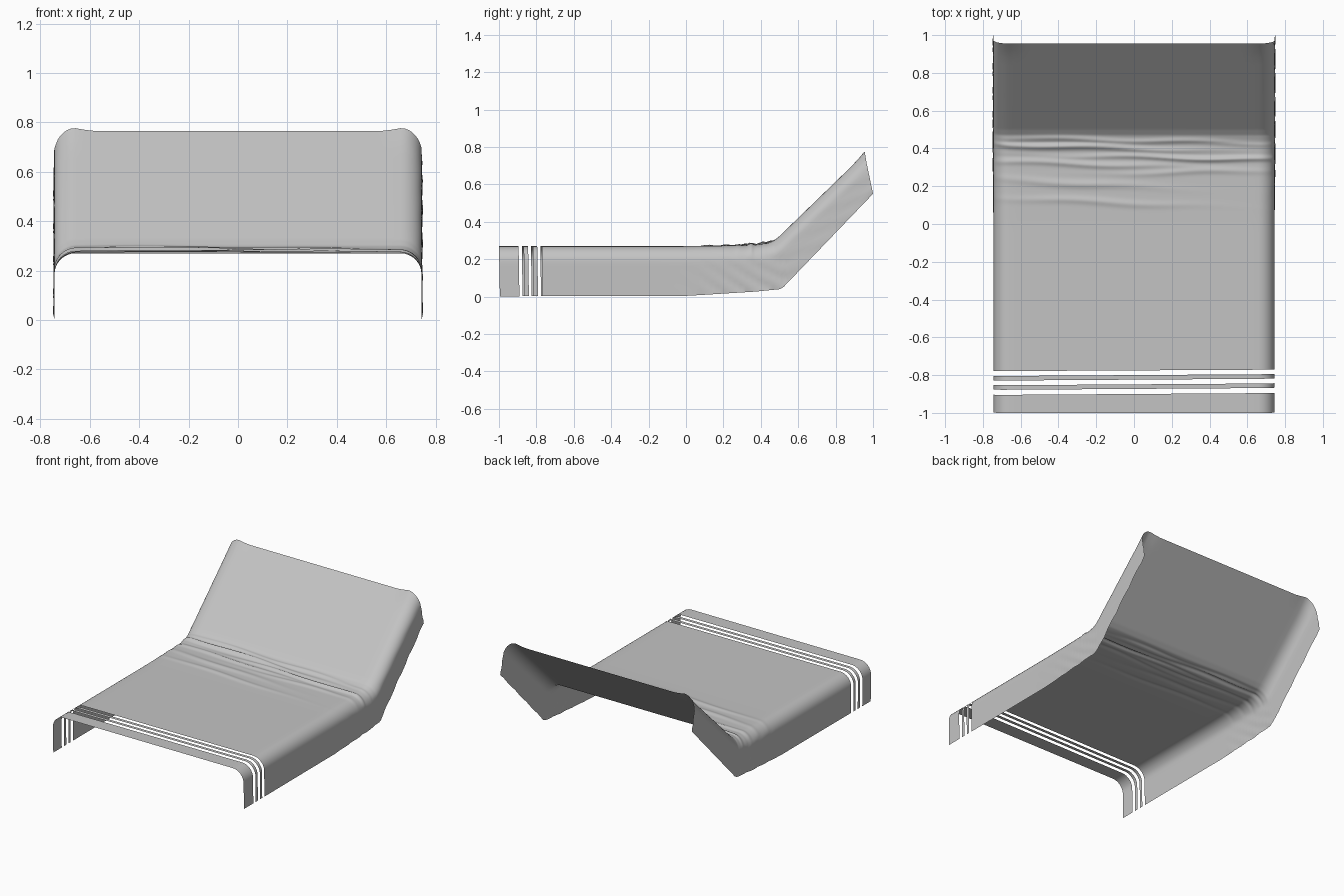
import bpy, math

cube = bpy.data.objects.get("Cube")
if cube:
    bpy.data.objects.remove(cube, do_unlink=True)

# One plain cloth colour
cloth = bpy.data.materials.new("grey_cloth")
cloth.use_nodes = True
GREY = (0.55, 0.55, 0.55, 1)
cloth.diffuse_color = GREY
cloth.node_tree.nodes["Principled BSDF"].inputs["Base Color"].default_value = GREY

HALF, RADIUS = 0.743, 0.085

# Lengthwise path: (top y, top z, hem y, hem z)
PATH = [(-1, 0.27, -0.995, 0.002), (0, 0.27, 0, 0.004), (0.36, 0.275, 0.37, 0.027),
        (0.43, 0.283, 0.46, 0.036), (0.47, 0.3, 0.5, 0.04), (0.5, 0.324, 0.52, 0.05),
        (0.955, 0.765, 1, 0.55)]

# Creases: (centre y, slant, height, width, x centre, x spread)
FOLDS = [(0.11, -0.04, 0.006, 0.018, -0.2, 0.45), (0.2, -0.05, 0.007, 0.02, -0.3, 0.4),
         (0.27, 0.02, 0.006, 0.016, 0.3, 0.4), (0.31, -0.03, 0.009, 0.016, -0.3, 0.5),
         (0.355, -0.02, 0.014, 0.014, 0.35, 0.6), (0.4, -0.03, 0.015, 0.016, -0.35, 0.6),
         (0.44, -0.02, 0.009, 0.014, 0.0, 0.7)]


def path_at(y):
    for a, b in zip(PATH, PATH[1:]):
        if y <= b[0] + 1e-6:
            t = (y - a[0]) / (b[0] - a[0])
            return [p + (q - p) * t for p, q in zip(a, b)]
    return list(PATH[-1])


def profile():
    """Half cross-section as (x, drop, hem fraction) from the middle to the hem."""
    pts = [((HALF - RADIUS) * i / 16, 0, 0) for i in range(16)]
    for i in range(9):
        a = math.pi / 2 * i / 8
        pts.append((HALF - RADIUS + RADIUS * math.sin(a), RADIUS * (1 - math.cos(a)), 0))
    pts += [(HALF, RADIUS, i / 8) for i in range(1, 9)]
    return pts


half = profile()
SECTION = [(-x, d, f) for x, d, f in reversed(half[1:])] + half


def cloth_point(y, x, drop, frac):
    ty, tz, hy, hz = path_at(y)
    length = math.hypot(hy - ty, hz - tz)
    k = (drop + (length - drop) * frac) / length
    px, py, pz = x, ty + (hy - ty) * k, tz + (hz - tz) * k
    # Raised creases on top, fading down the sides
    for c, slant, height, width, xc, spread in FOLDS:
        s = (y - c - slant * x - 0.006 * math.sin(9 * x + 40 * c)) / width
        pz += height * math.exp(-s * s - ((x - xc) / spread) ** 2) * (1 - k)
    # Soft ripples in the hanging sides
    ease = min(max((y + 0.1) / 0.4, 0), 1)
    px += math.copysign(0.006 * ease * k * math.sin(26 * y - 9 * k + x), x)
    # Slightly proud corners at the head end
    if y > 0.9 and abs(x) > 0.6 and drop < 0.05:
        pz += 0.012 * (y - 0.9) / 0.055 * math.sin((abs(x) - 0.6) / 0.143 * math.pi)
    return px, py, pz


def sheet(name, start, end, skew_start=0, skew_end=0):
    """Draped piece between two y positions, with slightly skewed cut edges."""
    ys = [start]
    while end - ys[-1] > 1e-4:
        step = 0.006 if 0.05 < ys[-1] < 0.52 else 0.04
        ys.append(min(ys[-1] + step, end))
    verts, faces, n = [], [], len(SECTION)
    for y in ys:
        t = (y - start) / (end - start)
        skew = skew_start * (1 - t) + skew_end * t
        for x, d, f in SECTION:
            verts.append(cloth_point(y + skew * x / HALF, x, d, f))
    for r in range(len(ys) - 1):
        for c in range(n - 1):
            i = r * n + c
            faces.append((i, i + 1, i + n + 1, i + n))
    mesh = bpy.data.meshes.new(name)
    mesh.from_pydata(verts, [], faces)
    mesh.materials.append(cloth)
    mesh.polygons.foreach_set("use_smooth", [True] * len(faces))
    mesh.update()
    obj = bpy.data.objects.new(name, mesh)
    bpy.context.collection.objects.link(obj)
    return obj


# Foot band, two loose strips, and the long cover with its raised head end
sheet("foot_band", -1, -0.9, 0, 0.005)
sheet("front_strip", -0.873, -0.849, 0.005, 0.005)
sheet("rear_strip", -0.824, -0.8, 0.005, 0.005)
sheet("main_cover", -0.775, 0.955, 0.004, 0)
